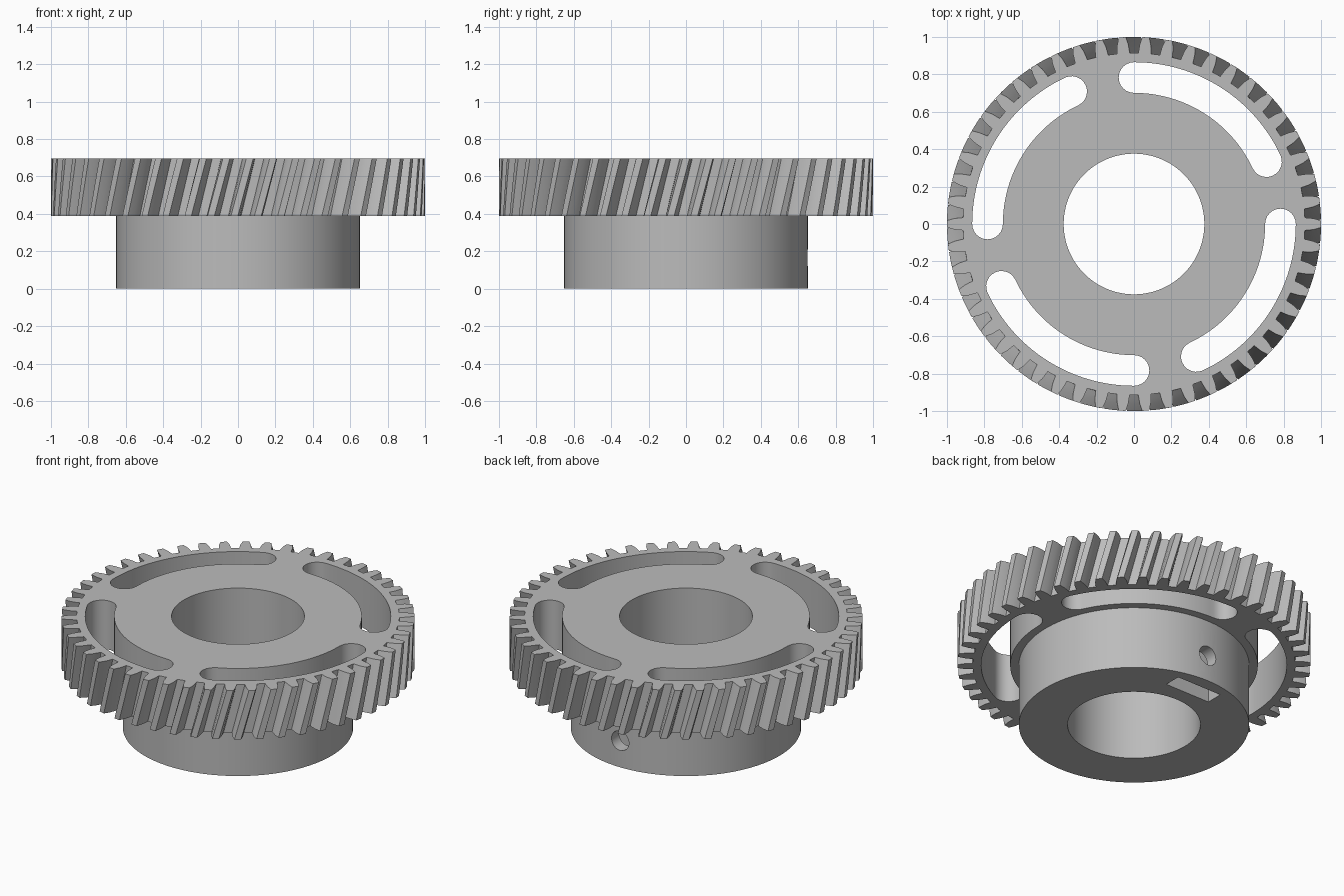
import bpy, bmesh
from math import cos, sin, pi, radians

cube = bpy.data.objects.get("Cube")
if cube:
    bpy.data.objects.remove(cube, do_unlink=True)

TEETH = 50
BASE, TOP = 0.39, 0.695      # gear disc heights
TWIST = 0.082                # helix twist over the disc thickness
HUB_R, BORE_R = 0.652, 0.376


def polar(r, a):
    return (r * cos(a), r * sin(a))


def prism(name, outline, z0, z1, layers=1, twist=0.0):
    """Extrude a closed outline upwards, turning it so the top layer is unturned."""
    bm = bmesh.new()
    rings = []
    for k in range(layers + 1):
        t = k / layers
        a = twist * (t - 1)
        c, s = cos(a), sin(a)
        rings.append([bm.verts.new((x * c - y * s, x * s + y * c, z0 + (z1 - z0) * t))
                      for x, y in outline])
    n = len(outline)
    for low, high in zip(rings, rings[1:]):
        for i in range(n):
            j = (i + 1) % n
            bm.faces.new((low[i], low[j], high[j], high[i]))
    bm.faces.new(rings[0][::-1])
    bm.faces.new(rings[-1])
    bmesh.ops.recalc_face_normals(bm, faces=bm.faces)
    mesh = bpy.data.meshes.new(name)
    bm.to_mesh(mesh)
    bm.free()
    obj = bpy.data.objects.new(name, mesh)
    bpy.context.collection.objects.link(obj)
    return obj


def circle(r, n=128):
    return [polar(r, 2 * pi * i / n) for i in range(n)]


def gear_outline():
    half_tooth = [(0.914, -0.037), (0.935, -0.0345), (0.962, -0.0305), (1.0, -0.0185)]
    tooth = half_tooth + [(r, -a) for r, a in reversed(half_tooth)]
    return [polar(r, 2 * pi * i / TEETH + a) for i in range(TEETH) for r, a in tooth]


def slot_outline(start, end, r=0.783, w=0.082, n=32, cap=12):
    """Curved slot with round ends between two angles."""
    def arc(radius, a, b):
        return [polar(radius, a + (b - a) * i / n) for i in range(n + 1)]

    def round_end(a, turn):
        cx, cy = polar(r, a)
        pts = [polar(w, a + turn + pi * i / cap) for i in range(1, cap)]
        return [(cx + x, cy + y) for x, y in pts]
    return (arc(r + w, start, end) + round_end(end, 0)
            + arc(r - w, end, start) + round_end(start, pi))


def combine(target, other, operation):
    """Apply a boolean and delete the helper."""
    mod = target.modifiers.new("cut", 'BOOLEAN')
    mod.operation = operation
    mod.solver = 'EXACT'
    mod.object = other
    bpy.context.view_layer.update()
    dg = bpy.context.evaluated_depsgraph_get()
    mesh = bpy.data.meshes.new_from_object(target.evaluated_get(dg))
    target.modifiers.clear()
    target.data = mesh
    bpy.data.objects.remove(other, do_unlink=True)


# Helical toothed disc joined to the hub
gear = prism("helical_gear", gear_outline(), BASE, TOP, 5, TWIST)
combine(gear, prism("hub", circle(HUB_R), 0, 0.55), 'UNION')

# Central bore
combine(gear, prism("bore", circle(BORE_R), -0.1, 1), 'DIFFERENCE')

# Four curved slots through the disc
for k in range(4):
    start = radians(25.2 + 90 * k)
    end = radians(90 + 90 * k)
    combine(gear, prism("slot", slot_outline(start, end), 0.2, 1), 'DIFFERENCE')

# Rectangular nut pocket, open at the bottom of the hub
pocket = [(-0.155, 0.47), (0.155, 0.47), (0.155, 0.575), (-0.155, 0.575)]
combine(gear, prism("nut_pocket", pocket, -0.1, 0.31), 'DIFFERENCE')

# Radial screw hole from the back of the hub to the bore
screw = prism("screw_hole", circle(0.06, 32), 0.2, 0.8)
screw.rotation_euler.x = -pi / 2
screw.location.z = 0.165
combine(gear, screw, 'DIFFERENCE')

# Plain grey metal
metal = bpy.data.materials.new("grey_metal")
metal.use_nodes = True
grey = (0.5, 0.5, 0.5, 1)
metal.diffuse_color = grey
metal.node_tree.nodes["Principled BSDF"].inputs["Base Color"].default_value = grey
gear.data.materials.clear()
gear.data.materials.append(metal)
for poly in gear.data.polygons:
    poly.material_index = 0

for o in bpy.context.selected_objects:
    o.select_set(False)
gear.select_set(True)
bpy.context.view_layer.objects.active = gear
bpy.ops.object.shade_smooth_by_angle(angle=radians(20))
